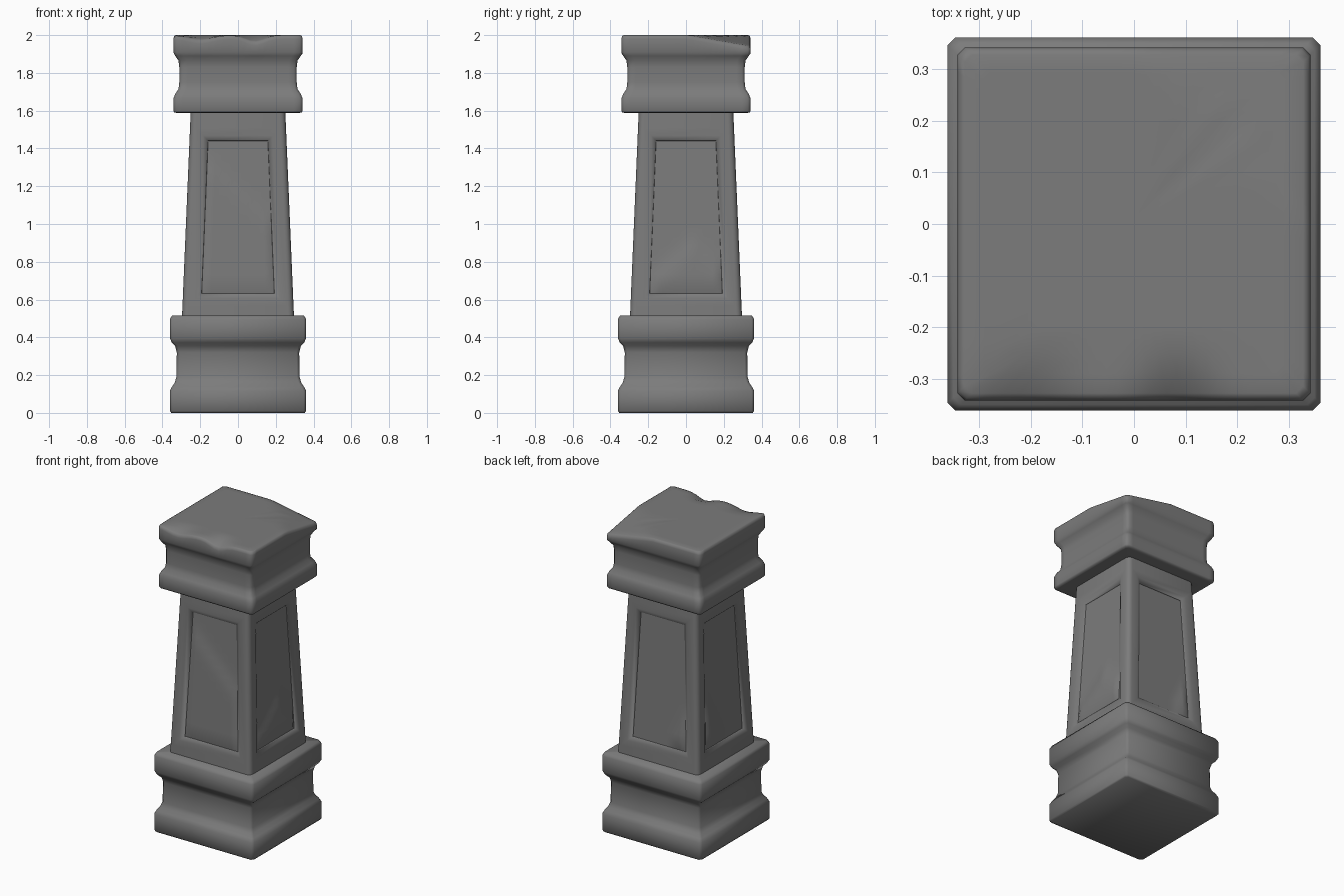
import bpy, bmesh, math
from mathutils import Vector

cube = bpy.data.objects.get("Cube")
if cube:
    bpy.data.objects.remove(cube, do_unlink=True)

stone = bpy.data.materials.new("grey stone")
stone.use_nodes = True
GREY = (0.2, 0.2, 0.2, 1)
stone.diffuse_color = GREY
bsdf = stone.node_tree.nodes["Principled BSDF"]
bsdf.inputs["Base Color"].default_value = GREY
bsdf.inputs["Roughness"].default_value = 0.8


def square_ring(half, z, radius, arc, cuts):
    """Points round a square with rounded corners and divided sides."""
    radius = min(radius, half / 2)
    flat = half - radius
    pts = []
    for side in range(4):
        turn = side * math.pi / 2
        c, s = round(math.cos(turn)), round(math.sin(turn))
        local = [(-flat + 2 * flat * i / cuts, -half) for i in range(cuts + 1)]
        for i in range(1, arc):
            a = -math.pi / 2 + i / arc * math.pi / 2
            local.append((flat + radius * math.cos(a), -flat + radius * math.sin(a)))
        pts += [(x * c - y * s, x * s + y * c, z) for x, y in local]
    return pts


def loft(profile, radius, arc=1, cuts=1):
    """Closed square solid from (half width, height) pairs."""
    bm = bmesh.new()
    rings = [[bm.verts.new(p) for p in square_ring(h, z, radius, arc, cuts)]
             for h, z in profile]
    n = len(rings[0])
    for low, high in zip(rings, rings[1:]):
        for i in range(n):
            j = (i + 1) % n
            bm.faces.new((low[i], low[j], high[j], high[i]))
    bm.faces.new(rings[0][::-1])
    bm.faces.new(rings[-1])
    return bm


def finish(bm, name, angle):
    bm.normal_update()
    mesh = bpy.data.meshes.new(name)
    bm.to_mesh(mesh)
    bm.free()
    mesh.materials.append(stone)
    obj = bpy.data.objects.new(name, mesh)
    bpy.context.collection.objects.link(obj)
    bpy.ops.object.select_all(action='DESELECT')
    obj.select_set(True)
    bpy.context.view_layer.objects.active = obj
    bpy.ops.object.shade_smooth_by_angle(angle=math.radians(angle))


# Base plinth with a hollow moulding
finish(loft([(0.353, 0), (0.361, 0.01), (0.361, 0.115), (0.35, 0.138),
             (0.335, 0.16), (0.326, 0.19), (0.324, 0.32), (0.333, 0.355),
             (0.35, 0.372), (0.361, 0.395), (0.361, 0.495), (0.35, 0.515),
             (0.2, 0.515)], 0.014), "base_plinth", 65)


# Worn capital: one sunken corner and two chips on the front edge
def wear(x, y):
    corner = 0.06 * max(0, (x + y - 0.34) / 0.34)
    edge = max(0, min(1, (-0.25 - y) / 0.09))
    chips = sum(d * math.exp(-((x - cx) / w) ** 2)
                for cx, w, d in ((-0.2, 0.09, 0.025), (0.09, 0.07, 0.035)))
    return corner + edge * chips


cap = loft([(0.25, 1.588), (0.32, 1.588), (0.337, 1.59), (0.342, 1.6),
            (0.342, 1.665), (0.332, 1.69),
            (0.315, 1.715), (0.311, 1.75), (0.311, 1.83), (0.315, 1.865),
            (0.332, 1.89), (0.342, 1.91), (0.342, 1.98), (0.338, 1.996),
            (0.328, 2), (0.29, 2), (0.25, 2), (0.2, 2), (0.1, 2), (0.02, 2)],
           0.014, cuts=20)
for v in cap.verts:
    weight = max(0, min(1, (v.co.z - 1.9) / 0.08))
    v.co.z -= weight * wear(v.co.x, v.co.y)
finish(cap, "capital", 100)


# Raised broken stone on each panel; u runs left to right, v upwards, both 0..1
def front_break(u, v):
    return 0.01 * max(0, min(1, (0.95 - 0.45 * u - v) * 9))


def right_break(u, v):
    ridge = 0.38 - 0.4 * abs(u - 0.6)
    return 0.014 * max(0, min(1, (ridge - v) * 8))


def back_break(u, v):
    return 0.012 * max(0, min(1, (u - 0.6 - v) * 6))


def left_break(u, v):
    return 0.012 * max(0, min(1, (0.5 - v - 0.9 * u) * 6))


# Tapered shaft with rounded corners and four sunken panels
shaft = loft([(0.299, 0.45), (0.294, 0.565), (0.254, 1.51), (0.249, 1.62)],
             0.03, arc=4)
shaft.normal_update()
sides = [f for f in shaft.faces
         if f.calc_area() > 0.2 and abs(f.normal.z) < 0.5
         and 0.9 < f.calc_center_median().z < 1.2]
for face in sides:
    # flat frame, sloping moulding, then a small step down to the panel
    for thickness, depth in ((0.042, 0), (0.025, -0.014), (0.002, -0.006)):
        bmesh.ops.inset_region(shaft, faces=[face], thickness=thickness,
                               depth=depth, use_even_offset=True)
    shaft.normal_update()
    out = face.normal.copy()
    across = Vector((0, 0, 1)).cross(out).normalized()
    corners = [v.co.copy() for v in face.verts]
    low, high = min(c.z for c in corners), max(c.z for c in corners)
    width = max(c.dot(across) for c in corners)
    if abs(out.y) > 0.5:
        rule = front_break if out.y < 0 else back_break
    else:
        rule = right_break if out.x > 0 else left_break
    result = bmesh.ops.subdivide_edges(shaft, edges=list(face.edges),
                                       cuts=15, use_grid_fill=True)
    fresh = {g for g in result["geom_inner"] if isinstance(g, bmesh.types.BMVert)}
    for v in fresh:
        t = (v.co.z - low) / (high - low)
        side = v.co.dot(across)
        # keep the panel outline in place
        if 0.01 < t < 0.99 and abs(side) < width * (1 - 0.17 * t) * 0.95:
            v.co += out * rule(0.5 + side / (2 * width), t)
finish(shaft, "panelled_shaft", 50)
